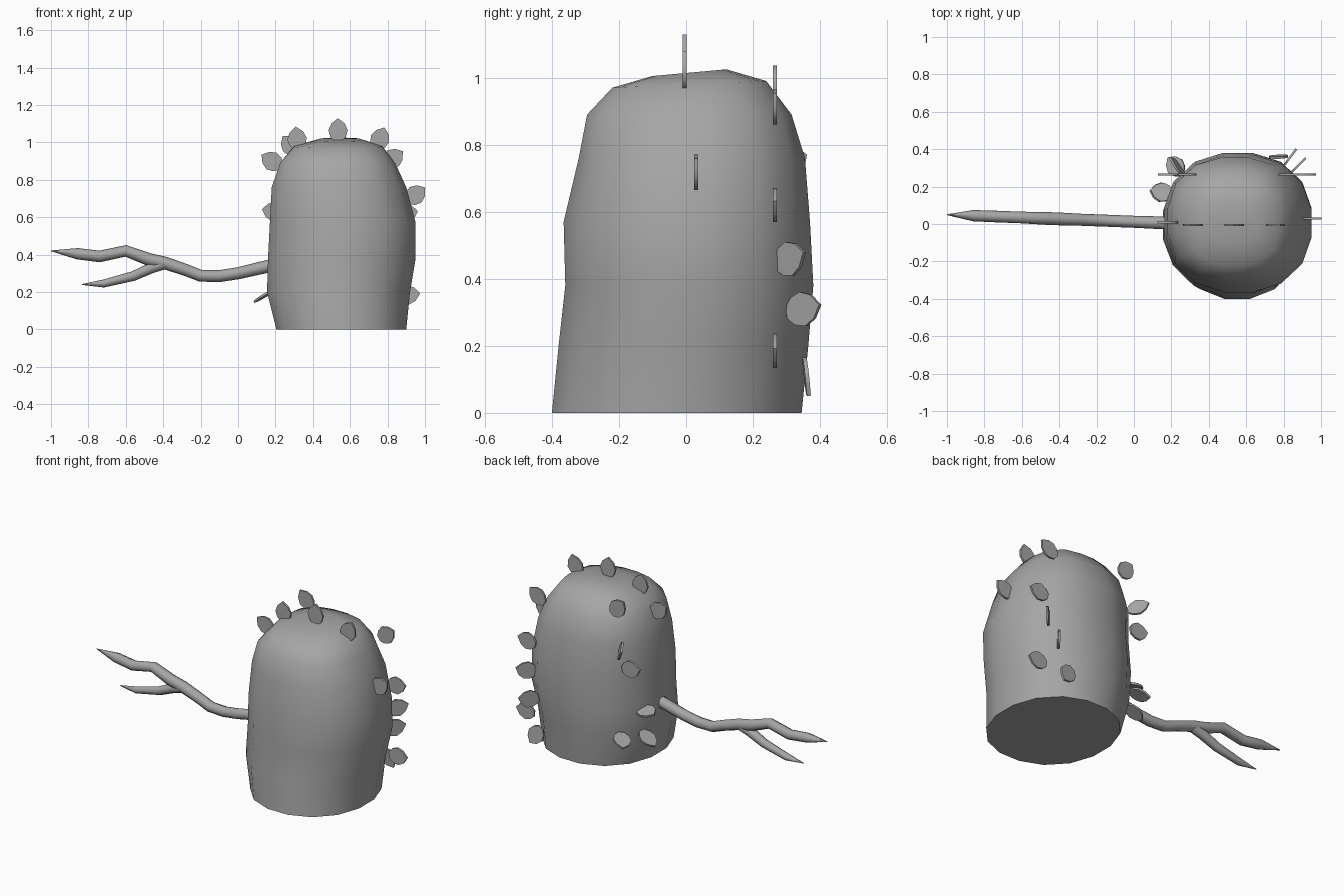
import bpy, bmesh, math
from mathutils import Vector

if "Cube" in bpy.data.objects:
    bpy.data.objects.remove(bpy.data.objects["Cube"])

grey = bpy.data.materials.new("plain grey")
grey.diffuse_color = (0.38, 0.38, 0.38, 1)
grey.use_nodes = True
grey.node_tree.nodes["Principled BSDF"].inputs["Base Color"].default_value = grey.diffuse_color


def finish(obj, angle):
    """Give the part its colour and smooth shading with sharp edges kept."""
    obj.data.materials.clear()
    obj.data.materials.append(grey)
    bpy.ops.object.select_all(action='DESELECT')
    obj.select_set(True)
    bpy.context.view_layer.objects.active = obj
    bpy.ops.object.shade_smooth_by_angle(angle=math.radians(angle))


def mesh_object(name, bm, angle):
    bmesh.ops.recalc_face_normals(bm, faces=bm.faces)
    mesh = bpy.data.meshes.new(name)
    bm.to_mesh(mesh)
    bm.free()
    obj = bpy.data.objects.new(name, mesh)
    bpy.context.collection.objects.link(obj)
    finish(obj, angle)
    return obj


# Body: stacked sections (z, left, right, front, back, squareness)
SECTIONS = [
    (0.00, 0.205, 0.90, -0.40, 0.345, 2.1),
    (0.20, 0.155, 0.92, -0.38, 0.365, 2.1),
    (0.38, 0.160, 0.95, -0.36, 0.380, 2.2),
    (0.57, 0.170, 0.95, -0.365, 0.370, 2.2),
    (0.76, 0.180, 0.90, -0.32, 0.355, 2.3),
    (0.89, 0.225, 0.84, -0.295, 0.315, 2.5),
    (0.98, 0.300, 0.77, -0.22, 0.240, 2.6),
    (1.015, 0.430, 0.66, -0.10, 0.120, 2.4),
]
SIDES = 16


def section(z, x0, x1, y0, y1, power):
    points = []
    for i in range(SIDES):
        a = (i + 0.5) * math.tau / SIDES
        c, s = math.cos(a), math.sin(a)
        r = (abs(c) ** power + abs(s) ** power) ** (-1 / power)
        r /= math.cos(math.pi / SIDES)
        px = max(-1, min(1, c * r))
        py = max(-1, min(1, s * r))
        tilt = 0.01 * py if z > 0.9 else 0
        points.append(Vector(((x0 + x1) / 2 + px * (x1 - x0) / 2,
                              (y0 + y1) / 2 + py * (y1 - y0) / 2, z + tilt)))
    return points


bm = bmesh.new()
rings = [[bm.verts.new(p) for p in section(*s)] for s in SECTIONS]
for low, high in zip(rings, rings[1:]):
    for i in range(SIDES):
        j = (i + 1) % SIDES
        bm.faces.new((low[i], low[j], high[j], high[i]))
bm.faces.new(rings[0][::-1])
bm.faces.new(rings[-1])
mesh_object("body", bm, 60)


# Branch and twig: tapered round tubes through (x, z, radius)
def tube(name, path):
    curve = bpy.data.curves.new(name, 'CURVE')
    curve.dimensions = '3D'
    curve.bevel_depth = 1.0
    curve.bevel_resolution = 2
    curve.use_fill_caps = True
    spline = curve.splines.new('POLY')
    spline.points.add(len(path) - 1)
    for point, (x, z, radius) in zip(spline.points, path):
        point.co = (x, 0.012 - 0.038 * x, z, 1)
        point.radius = radius
    obj = bpy.data.objects.new(name, curve)
    bpy.context.collection.objects.link(obj)
    bpy.ops.object.select_all(action='DESELECT')
    obj.select_set(True)
    bpy.context.view_layer.objects.active = obj
    bpy.ops.object.convert(target='MESH')
    finish(bpy.context.object, 50)


tube("branch", [(0.24, 0.355, 0.034), (0.15, 0.335, 0.034), (0.0, 0.30, 0.032),
                (-0.10, 0.285, 0.032), (-0.20, 0.287, 0.032), (-0.28, 0.318, 0.032),
                (-0.39, 0.355, 0.034), (-0.48, 0.375, 0.034), (-0.60, 0.42, 0.031),
                (-0.74, 0.39, 0.031), (-0.86, 0.405, 0.030), (-1.0, 0.42, 0.002)])
tube("twig", [(-0.38, 0.355, 0.030), (-0.46, 0.33, 0.029), (-0.56, 0.285, 0.026),
              (-0.72, 0.245, 0.021), (-0.835, 0.24, 0.002)])

# Leaves: thin pointed plates (centre, tip direction, plate normal)
HALF = [(0.064, 0.0), (0.036, 0.036), (0.0, 0.052), (-0.035, 0.042), (-0.060, 0.018)]
OUTLINE = HALF + [(a, -b) for a, b in reversed(HALF[1:])]
Y = (0, 1, 0)
LEAVES = [
    # over the crown
    ((0.535, -0.005, 1.065), (0, 0, 1), Y),
    ((0.76, -0.005, 1.02), (0.4, 0, 1), Y),
    ((0.315, -0.005, 1.02), (-0.1, 0, 1), Y),
    ((0.18, 0.01, 0.90), (-0.8, 0, 0.5), Y),
    # back corners
    ((0.28, 0.265, 0.985), (-0.6, 0, 0.7), Y),
    ((0.83, 0.265, 0.915), (0.8, 0, 0.6), Y),
    ((0.19, 0.265, 0.63), (-1, 0, 0.2), Y),
    ((0.90, 0.265, 0.62), (1, 0, 0.2), Y),
    ((0.91, 0.265, 0.185), (1, 0, 0.1), Y),
    # right side
    ((0.95, 0.03, 0.72), (0.8, 0, 0.6), Y),
    ((0.875, 0.31, 0.46), (0.7, 0.7, 0.3), (0.7, -0.7, 0)),
    ((0.83, 0.35, 0.31), (0.6, 0.8, 0.2), (0.8, -0.6, 0)),
    ((0.775, 0.36, 0.105), (0.5, 0.1, -0.8), (-0.1, 1, 0.2)),
    # left side, behind the branch
    ((0.14, 0.17, 0.18), (-0.8, 0.1, -0.5), (-0.5, 0.1, 0.8)),
    ((0.15, 0.17, 0.345), (-1, 0.2, 0), (-0.2, 0.3, 0.9)),
    ((0.23, 0.31, 0.75), (-0.6, 0.75, 0.3), (0.75, 0.5, 0.2)),
    ((0.22, 0.31, 0.20), (-0.5, 0.6, -0.3), (-0.5, 0.3, 0.7)),
]
for n, (centre, tip, normal) in enumerate(LEAVES, 1):
    along = Vector(tip).normalized()
    across = Vector(normal).cross(along).normalized()
    out = along.cross(across)
    bm = bmesh.new()
    face = bm.faces.new([bm.verts.new(Vector(centre) + along * a + across * b - out * 0.006)
                         for a, b in OUTLINE])
    extruded = bmesh.ops.extrude_face_region(bm, geom=[face], use_keep_orig=True)
    top = [v for v in extruded["geom"] if isinstance(v, bmesh.types.BMVert)]
    bmesh.ops.translate(bm, verts=top, vec=out * 0.012)
    mesh_object("leaf_%02d" % n, bm, 40)
